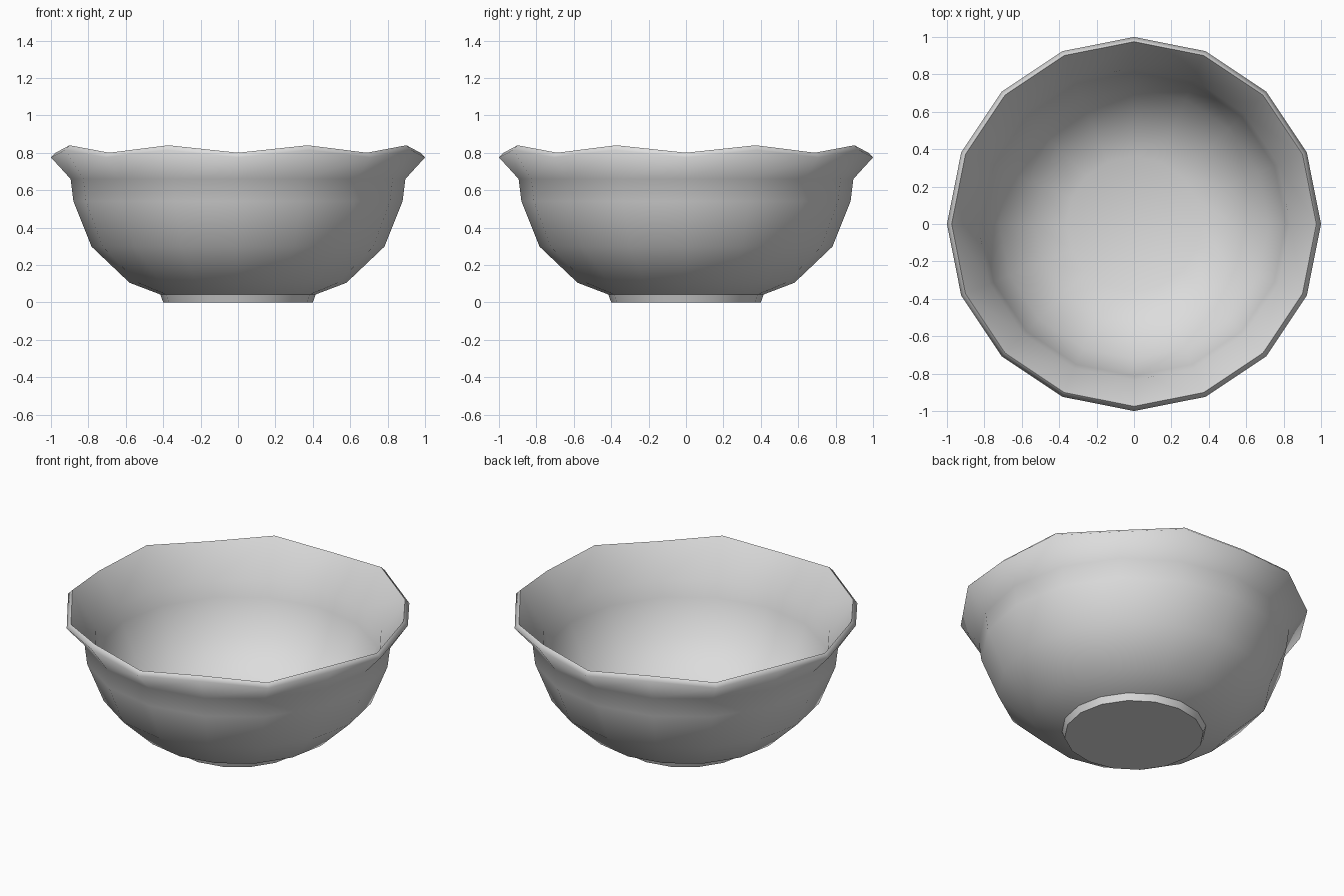
import bpy
import bmesh
from math import cos, sin, pi

cube = bpy.data.objects.get("Cube")
if cube:
    bpy.data.objects.remove(cube, do_unlink=True)

SIDES = 16
WAVE = 0.04

# Radius, height, share of the rim wave, sharp ring
PROFILE = [
    (0.40, 0.0, 0, True),       # foot
    (0.415, 0.042, 0, True),
    (0.58, 0.105, 0, False),    # outer wall
    (0.783, 0.298, 0, False),
    (0.88, 0.54, 0, False),
    (0.895, 0.66, 0, False),
    (1.0, 0.775, 1, False),     # flared lip
    (0.975, 0.80, 1, True),
    (0.835, 0.62, 0, False),    # inner wall
    (0.812, 0.52, 0, False),
    (0.72, 0.315, 0, False),
    (0.53, 0.145, 0, False),
    (0.36, 0.085, 0, False),
]

# Glaze
clay = bpy.data.materials.new("light_grey")
clay.use_nodes = True
grey = (0.72, 0.72, 0.72, 1)
clay.diffuse_color = grey
clay.node_tree.nodes["Principled BSDF"].inputs["Base Color"].default_value = grey


def add_ring(bm, radius, height, wave):
    ring = []
    for i in range(SIDES):
        a = 2 * pi * i / SIDES
        lift = WAVE * wave * (i % 2)
        ring.append(bm.verts.new((radius * cos(a), radius * sin(a), height + lift)))
    return ring


# Bowl turned from the profile, with a scalloped lip
bm = bmesh.new()
rings = [add_ring(bm, r, z, w) for r, z, w, _ in PROFILE]
for low, high in zip(rings, rings[1:]):
    for i in range(SIDES):
        j = (i + 1) % SIDES
        bm.faces.new((low[i], low[j], high[j], high[i]))

# Underside and inner floor
bm.faces.new(list(reversed(rings[0])))
centre = bm.verts.new((0, 0, 0.06))
for i in range(SIDES):
    bm.faces.new((rings[-1][i], rings[-1][(i + 1) % SIDES], centre))

# Smooth surface with crisp foot and lip edges
for face in bm.faces:
    face.smooth = True
for ring, (_, _, _, sharp) in zip(rings, PROFILE):
    if sharp:
        for i in range(SIDES):
            bm.edges.get((ring[i], ring[(i + 1) % SIDES])).smooth = False
bmesh.ops.recalc_face_normals(bm, faces=bm.faces[:])

mesh = bpy.data.meshes.new("bowl")
bm.to_mesh(mesh)
bm.free()
mesh.materials.append(clay)
bowl = bpy.data.objects.new("bowl", mesh)
bpy.context.collection.objects.link(bowl)
